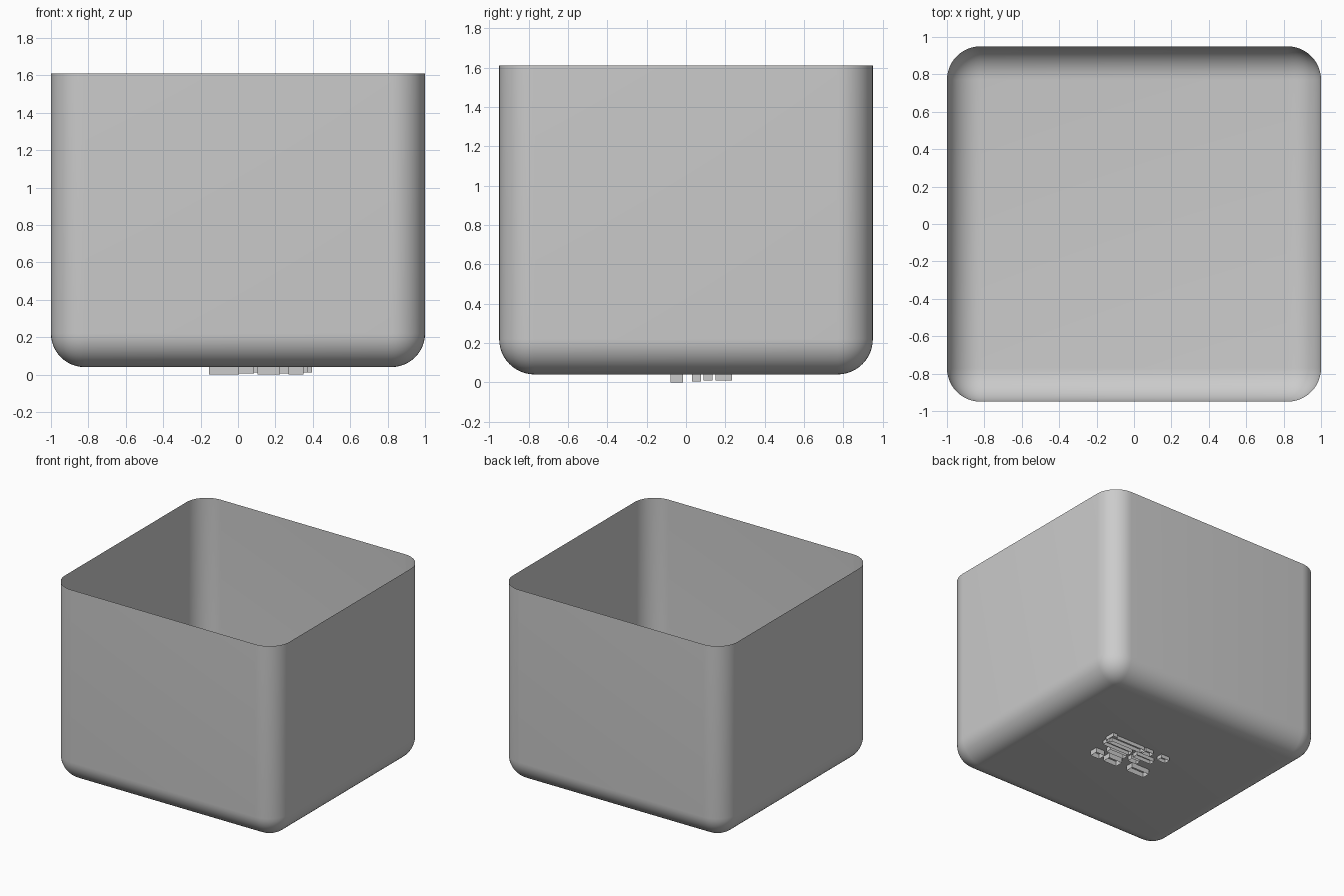
import bpy, bmesh
from mathutils import Matrix

if "Cube" in bpy.data.objects:
    bpy.data.objects.remove(bpy.data.objects["Cube"])

FLOOR, RIM, RADIUS = 0.04, 1.61, 0.18


def add_object(name, bm):
    mesh = bpy.data.meshes.new(name)
    bm.to_mesh(mesh)
    bm.free()
    obj = bpy.data.objects.new(name, mesh)
    bpy.context.collection.objects.link(obj)
    return obj


# Open box: rounded block, sliced off flat at the rim to leave a thin shell
bm = bmesh.new()
height = RIM + 0.5 - FLOOR
bmesh.ops.create_cube(bm, size=1, matrix=Matrix.Translation((0, 0, FLOOR + height / 2))
                      @ Matrix.Diagonal((2, 1.9, height, 1)))
bmesh.ops.bevel(bm, geom=bm.edges[:], offset=RADIUS, segments=12, profile=0.5, affect='EDGES')
bmesh.ops.bisect_plane(bm, geom=bm.verts[:] + bm.edges[:] + bm.faces[:],
                       plane_co=(0, 0, RIM), plane_no=(0, 0, 1), clear_outer=True)
box = add_object("open_box", bm)
bpy.context.view_layer.objects.active = box
box.select_set(True)
bpy.ops.object.shade_smooth_by_angle(angle=0.6)


# Short open-ended collars under the floor
def collar(bm, outline, bottom):
    low = [bm.verts.new((x, y, bottom)) for x, y in outline]
    high = [bm.verts.new((x, y, FLOOR)) for x, y in outline]
    for i in range(len(outline)):
        j = (i + 1) % len(outline)
        bm.faces.new((low[i], low[j], high[j], high[i]))


# Each row: y range, bottom height, x ranges
rows = [
    (0.17, 0.22, 0.01, [(-0.155, -0.08), (-0.005, 0.07)]),
    (0.09, 0.135, 0.01, [(-0.08, 0.085), (0.13, 0.375)]),
    (0.03, 0.075, 0.005, [(0.005, 0.085), (0.13, 0.29)]),
    (-0.08, -0.015, 0.0, [(-0.155, 0.005), (0.105, 0.225), (0.27, 0.35)]),
]
bm = bmesh.new()
for y0, y1, bottom, spans in rows:
    for x0, x1 in spans:
        collar(bm, [(x0, y0), (x1, y0), (x1, y1), (x0, y1)], bottom)
# Long slot with a wider end
collar(bm, [(0.085, 0.17), (0.355, 0.17), (0.355, 0.15), (0.395, 0.15),
            (0.395, 0.235), (0.355, 0.235), (0.355, 0.22), (0.085, 0.22)], 0.01)
add_object("underside_collars", bm)
